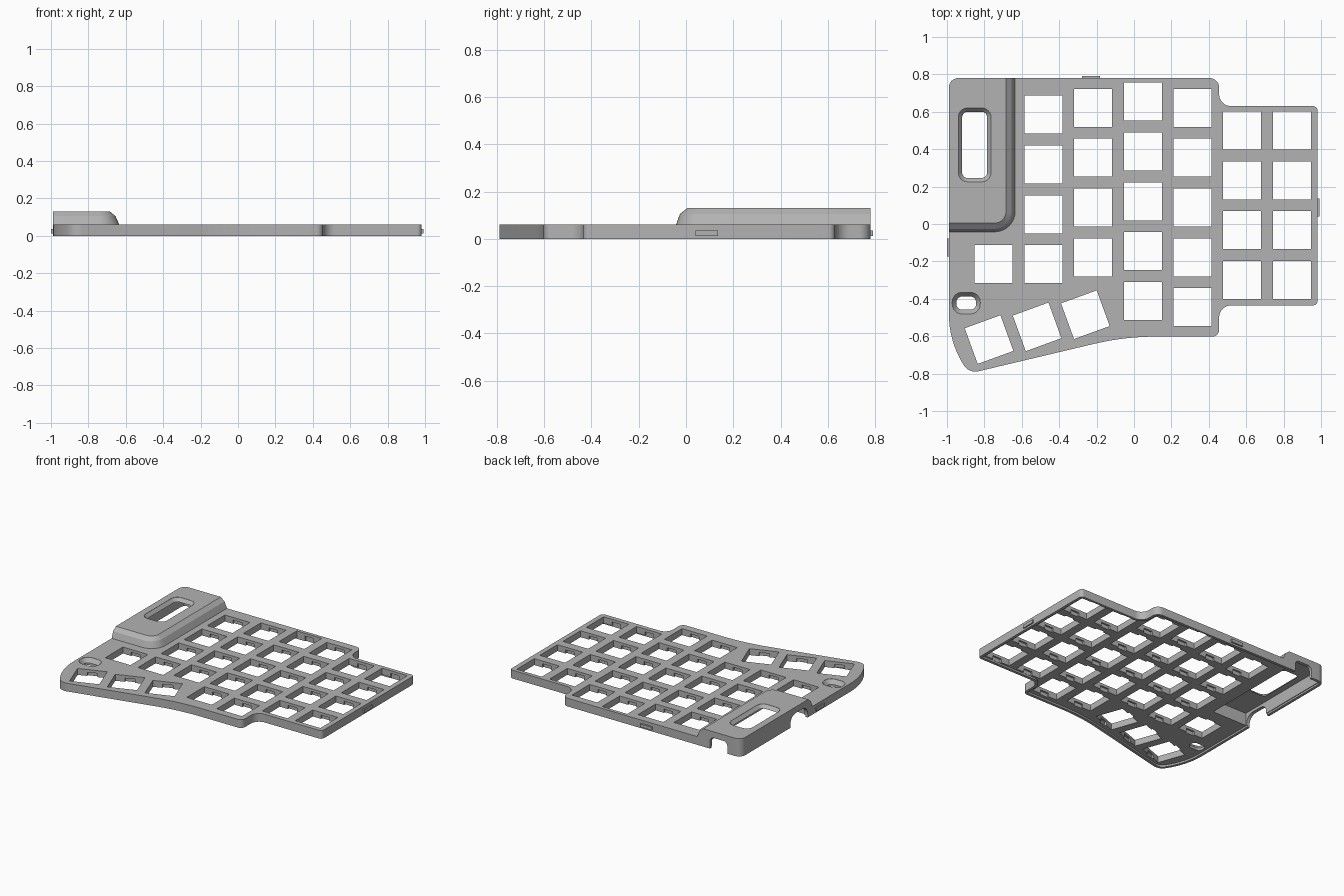
import bpy, bmesh, math
from mathutils import Vector, Matrix

cube = bpy.data.objects.get("Cube")
if cube:
    bpy.data.objects.remove(cube, do_unlink=True)

grey = bpy.data.materials.new("matte_grey")
grey.use_nodes = True
grey.diffuse_color = (0.45, 0.45, 0.45, 1)
grey.node_tree.nodes["Principled BSDF"].inputs["Base Color"].default_value = (0.45, 0.45, 0.45, 1)


def rounded(corners, steps=8):
    """Polygon with each corner (x, y, cut length) replaced by a true arc."""
    out = []
    for i, (x, y, d) in enumerate(corners):
        p = Vector((x, y))
        if d == 0:
            out.append(p)
            continue
        a = (Vector(corners[i - 1][:2]) - p).normalized()
        b = (Vector(corners[(i + 1) % len(corners)][:2]) - p).normalized()
        w = math.sin(a.angle(b) / 2)
        for k in range(steps + 1):
            t = k / steps
            f = ((1 - t) ** 2, 2 * w * t * (1 - t), t * t)
            out.append(((p + a * d) * f[0] + p * f[1] + (p + b * d) * f[2]) / sum(f))
    return out


def offset(pts, dist):
    """Move a clockwise or anticlockwise outline inwards."""
    n = len(pts)
    area = sum(pts[i - 1].x * pts[i].y - pts[i].x * pts[i - 1].y for i in range(n))
    s = 1 if area > 0 else -1
    out = []
    for i, p in enumerate(pts):
        e1 = (p - pts[i - 1]).normalized()
        e2 = (pts[(i + 1) % n] - p).normalized()
        n1, n2 = Vector((-e1.y, e1.x)) * s, Vector((-e2.y, e2.x)) * s
        out.append(p + (n1 + n2) * dist / (1 + n1.dot(n2)))
    return out


def loft(bm, layers, matrix=Matrix()):
    """Solid through stacked outlines, given as (points, z)."""
    rings = [[bm.verts.new(matrix @ Vector((p.x, p.y, z))) for p in pts] for pts, z in layers]
    n = len(rings[0])
    faces = [bm.faces.new(rings[0]), bm.faces.new(rings[-1])]
    for lo, hi in zip(rings, rings[1:]):
        for i in range(n):
            j = (i + 1) % n
            faces.append(bm.faces.new((lo[i], lo[j], hi[j], hi[i])))
    bmesh.ops.recalc_face_normals(bm, faces=faces)


def rect(cx, cy, w, h, d=0):
    w, h = w / 2, h / 2
    return rounded([(cx - w, cy - h, d), (cx + w, cy - h, d), (cx + w, cy + h, d), (cx - w, cy + h, d)])


def build(name, solids):
    bm = bmesh.new()
    for s in solids:
        loft(bm, *s)
    mesh = bpy.data.meshes.new(name)
    bm.to_mesh(mesh)
    bm.free()
    ob = bpy.data.objects.new(name, mesh)
    mesh.materials.append(grey)
    bpy.context.collection.objects.link(ob)
    return ob


def combine(target, other, operation):
    mod = target.modifiers.new(operation, "BOOLEAN")
    mod.operation, mod.solver, mod.object = operation, "EXACT", other
    bpy.context.view_layer.objects.active = target
    bpy.ops.object.modifier_apply(modifier=mod.name)
    bpy.data.objects.remove(other, do_unlink=True)


# Plate outline, stepped on the left and sloped along the thumb edge
outline = rounded([
    (-0.99, 0.78, 0.05), (0.455, 0.78, 0.05), (0.455, 0.63, 0.065), (0.982, 0.63, 0.025),
    (0.982, -0.435, 0.025), (0.455, -0.435, 0.065), (0.455, -0.602, 0.035),
    (-0.05, -0.602, 0.17), (-0.884, -0.8, 0.055), (-0.99, -0.62, 0.14)])
plate = build("key_plate", [([(outline, 0), (outline, 0.06)],)])


# Raised controller cover with two sloped bands on its inner edges
def cover_ring(x, y, d):
    return rounded([(-0.99, 0.78, 0.05), (x, 0.78, 0), (x, y, d), (-0.99, y, 0)])


cover = build("controller_cover", [([
    (cover_ring(-0.635, -0.042, 0.11), 0.03), (cover_ring(-0.635, -0.042, 0.11), 0.06),
    (cover_ring(-0.655, -0.026, 0.09), 0.105), (cover_ring(-0.685, 0.005, 0.06), 0.13)],)])
combine(plate, cover, "UNION")

# Shallow hollow underneath, leaving a rim
inner = offset(outline, 0.02)
combine(plate, build("hollow", [([(inner, -0.05), (inner, 0.013)],)]), "DIFFERENCE")

# Controller cavity inside the cover
room = rect(-0.825, 0.378, 0.28, 0.756)
combine(plate, build("cavity", [([(room, -0.06), (room, 0.105)],)]), "DIFFERENCE")

# Switch positions: column x, top key y, number of keys
pitch = 0.2665
columns = [(-0.75, -0.213, 1), (-0.485, 0.585, 4), (-0.22, 0.621, 4), (0.047, 0.654, 5),
           (0.313, 0.621, 5), (0.578, 0.5, 4), (0.844, 0.5, 4)]
keys = [(x, y - k * pitch, 0) for x, y, count in columns for k in range(count)]
keys += [(-0.775, -0.618, 20), (-0.518, -0.55, 20), (-0.26, -0.485, 20)]


def key_boxes(w, h, bottom, top):
    shape = rect(0, 0, w, h)
    return [([(shape, bottom), (shape, top)],
             Matrix.Translation((x, y, 0)) @ Matrix.Rotation(math.radians(a), 4, "Z"))
            for x, y, a in keys]


combine(plate, build("switch_holes", key_boxes(0.203, 0.203, -0.07, 0.2)), "DIFFERENCE")
combine(plate, build("clip_notches", key_boxes(0.07, 0.228, -0.08, 0.04)), "DIFFERENCE")


# Bevelled display window and reset opening
def window(cx, cy, w, h, d, low, high, bevel):
    small = rect(cx, cy, w, h, d)
    big = rect(cx, cy, w + bevel, h + bevel, d + bevel / 2)
    return ([(small, -0.09), (small, low), (big, high), (big, high + 0.05)],)


combine(plate, build("windows", [
    window(-0.852, 0.423, 0.125, 0.345, 0.025, 0.1, 0.129, 0.05),
    window(-0.897, -0.423, 0.105, 0.07, 0.03, 0.03, 0.059, 0.045)]), "DIFFERENCE")

# Cable openings in the back and outer walls, rounded at the top
arch = rect(0, 0, 0.14, 0.17, 0.03)
side_arch = rect(0, 0, 0.2, 0.17, 0.06)
stand = Matrix.Rotation(math.radians(90), 4, "X")
turn = Matrix.Rotation(math.radians(90), 4, "Z")
combine(plate, build("cable_openings", [
    ([(arch, -0.06), (arch, 0.06)], Matrix.Translation((-0.81, 0.79, 0)) @ stand),
    ([(side_arch, -0.05), (side_arch, 0.05)],
     Matrix.Translation((-1.0, 0.11, 0)) @ turn @ stand)]), "DIFFERENCE")

# Snap tabs on three edges
tabs = []
for cx, cy, w, h in [(-0.23, 0.782, 0.095, 0.018), (0.982, 0.088, 0.018, 0.095),
                     (-0.99, -0.125, 0.018, 0.095)]:
    shape = rect(cx, cy, w, h)
    tabs.append(([(shape, 0.013), (shape, 0.036)],))
snap_tabs = build("snap_tabs", tabs)

bpy.ops.object.select_all(action="DESELECT")
plate.select_set(True)
bpy.context.view_layer.objects.active = plate
bpy.ops.object.shade_smooth_by_angle(angle=math.radians(20))
